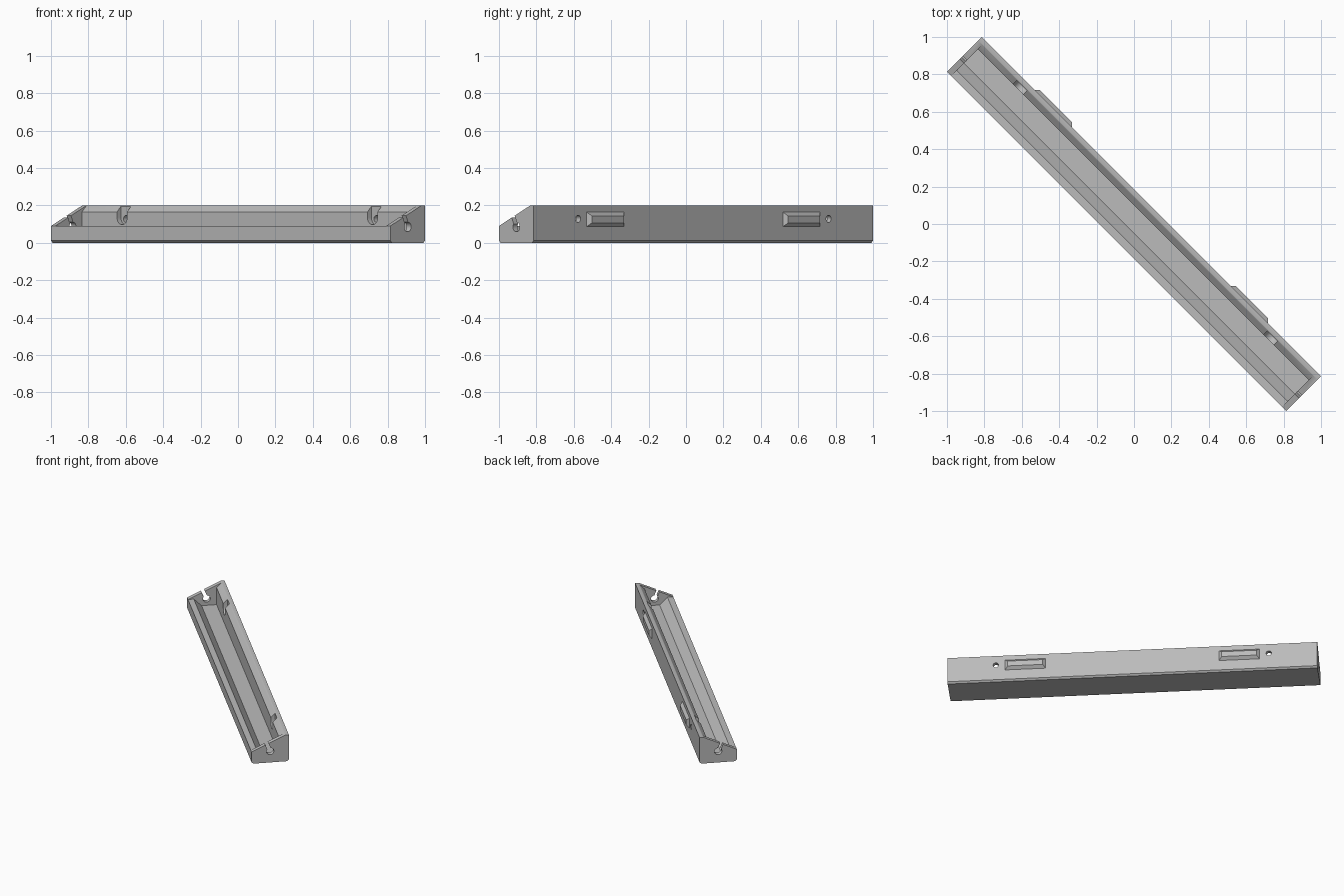
import bpy, bmesh, math
from mathutils import Vector, Matrix

cube = bpy.data.objects.get("Cube")
if cube:
    bpy.data.objects.remove(cube, do_unlink=True)

TURN = math.radians(-45)      # the tray lies diagonally
HALF, V = 1.283, 0.131        # half length and half width

grey = bpy.data.materials.new("plain grey")
grey.use_nodes = True
COLOUR = (0.5, 0.5, 0.5, 1)
grey.diffuse_color = COLOUR
grey.node_tree.nodes["Principled BSDF"].inputs["Base Color"].default_value = COLOUR


def loft(name, sections):
    """Closed solid through matching rings of points."""
    bm = bmesh.new()
    rings = [[bm.verts.new(p) for p in s] for s in sections]
    n = len(rings[0])
    for a, b in zip(rings, rings[1:]):
        for i in range(n):
            j = (i + 1) % n
            bm.faces.new((a[i], a[j], b[j], b[i]))
    bm.faces.new(rings[0])
    bm.faces.new(rings[-1])
    bmesh.ops.recalc_face_normals(bm, faces=bm.faces)
    mesh = bpy.data.meshes.new(name)
    bm.to_mesh(mesh)
    bm.free()
    mesh.materials.append(grey)
    ob = bpy.data.objects.new(name, mesh)
    bpy.context.collection.objects.link(ob)
    ob.rotation_euler.z = TURN
    return ob


def along(name, profile, half):
    """Extrude a width/height profile along the tray."""
    return loft(name, [[(x, y, z) for y, z in profile] for x in (-half, half)])


def across(name, profile, y0, y1):
    """Extrude a length/height profile through the tray's width."""
    return loft(name, [[(x, y, z) for x, z in profile] for y in (y0, y1)])


def arc(cx, cz, r, start, end, n):
    steps = [math.radians(start + (end - start) * i / n) for i in range(n + 1)]
    return [(cx + r * math.cos(t), cz + r * math.sin(t)) for t in steps]


def cut(target, cutter):
    mod = target.modifiers.new("cut", "BOOLEAN")
    mod.operation, mod.solver, mod.object = "DIFFERENCE", "EXACT", cutter
    bpy.context.view_layer.update()
    bpy.context.view_layer.objects.active = target
    bpy.ops.object.modifier_apply(modifier=mod.name)
    bpy.data.objects.remove(cutter, do_unlink=True)


# Tray body: sloping ends, chamfered bottom edges
C = 0.012
tray = along("tray", [(-V + C, 0), (V - C, 0), (V, C), (V, 0.2),
                      (0.106, 0.2), (-V, 0.09), (-V, C)], HALF)

# Cavity with low front wall and tall back wall
cut(tray, along("cavity", [(-0.2, 0.09), (-0.09, 0.09), (-0.035, 0.035), (0.07, 0.035),
                           (0.07, 0.165), (0.106, 0.201), (0.106, 0.3), (-0.2, 0.3)], 1.25))

# Keyhole slots in both ends, tilted square to the sloping rim
keyhole = arc(0, 0, 0.026, 118, 422, 20) + [(0.0122, 0.12), (-0.0122, 0.12)]
tilt = Matrix.Rotation(math.radians(23), 2)
slot = [tilt @ Vector(p) + Vector((0, 0.085)) for p in keyhole]
cut(tray, along("keyhole", slot, 1.5))

for side in (-1, 1):
    # Screw hole and open-topped recess in the back wall
    x = side * 0.947
    recess = arc(x, 0.135, 0.038, 180, 360, 16) + [(x + 0.038, 0.3), (x - 0.038, 0.3)]
    cut(tray, across("recess", recess, 0.04, 0.1))
    cut(tray, across("screw hole", arc(x, 0.128, 0.019, 0, 345, 23), 0.05, 0.2))

    # Bevelled locating block on the back face
    def ring(y, w, h):
        return [(side * 0.742 + a * w, y, 0.125 + b * h)
                for a, b in ((-1, -1), (1, -1), (1, 1), (-1, 1))]
    loft("left_block" if side > 0 else "right_block",
         [ring(V - 0.01, 0.141, 0.039), ring(V, 0.141, 0.039), ring(V + 0.02, 0.121, 0.019)])

# Round the curved cuts while keeping edges crisp
bpy.ops.object.select_all(action="DESELECT")
tray.select_set(True)
bpy.context.view_layer.objects.active = tray
bpy.ops.object.shade_smooth_by_angle(angle=math.radians(25))
